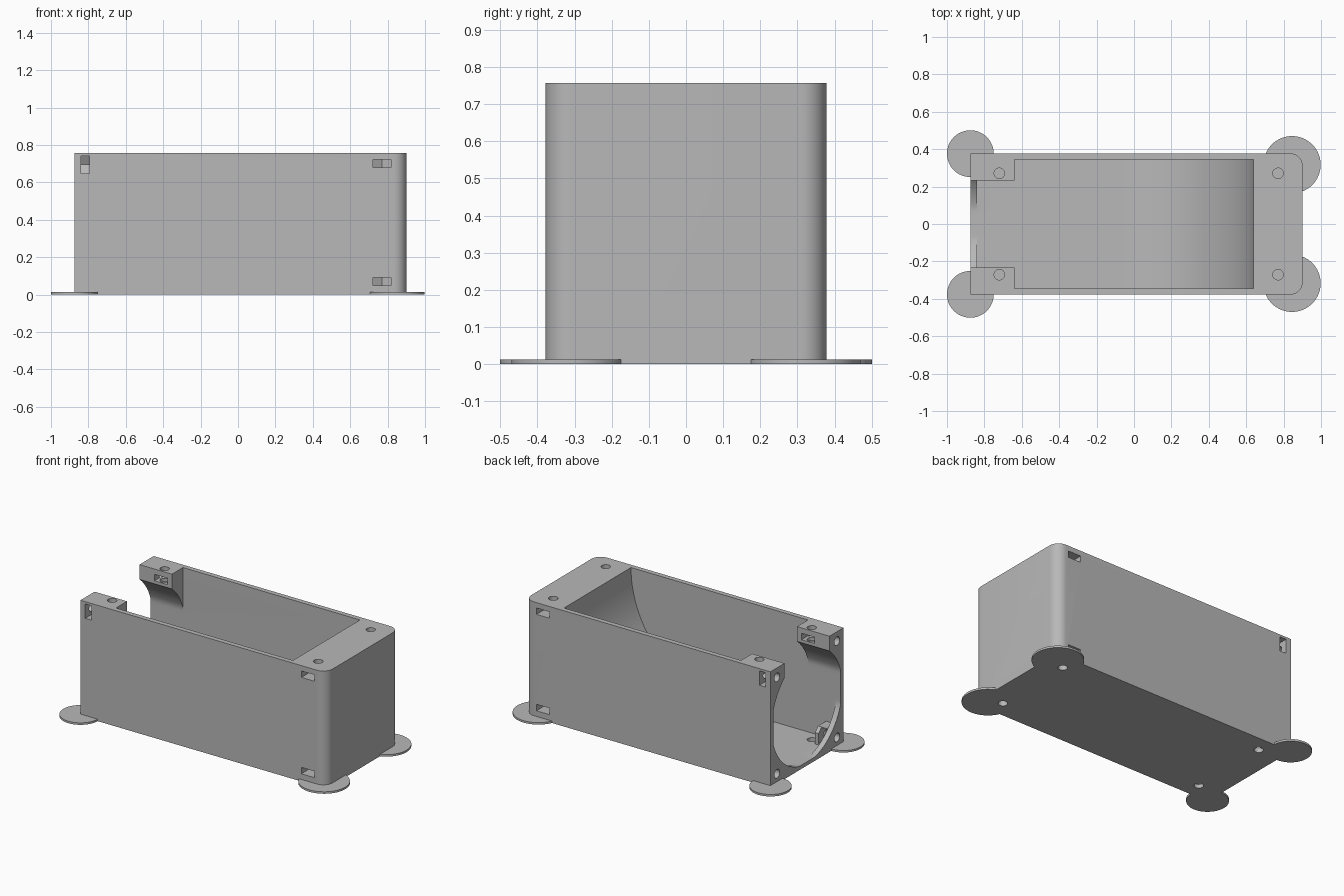
import bpy, bmesh
from math import sin, cos, pi, sqrt
from mathutils import Vector

cube = bpy.data.objects.get("Cube")
if cube:
    bpy.data.objects.remove(cube, do_unlink=True)

grey = bpy.data.materials.new("plain grey")
grey.use_nodes = True
colour = (0.48, 0.48, 0.48, 1)
grey.diffuse_color = colour
grey.node_tree.nodes["Principled BSDF"].inputs["Base Color"].default_value = colour

BACK, END, HALF, TOP = -0.875, 0.902, 0.378, 0.757
INNER, FLOOR, MID = 0.346, 0.025, 0.38


def prism(name, points, push):
    """Closed solid from a planar outline pushed along a vector."""
    bm = bmesh.new()
    face = bm.faces.new([bm.verts.new(p) for p in points])
    moved = bmesh.ops.extrude_face_region(bm, geom=[face])["geom"]
    bmesh.ops.translate(bm, vec=Vector(push),
                        verts=[v for v in moved if isinstance(v, bmesh.types.BMVert)])
    if face.is_valid and len(face.edges[0].link_faces) > 2:
        bm.faces.remove(face)
    if any(len(e.link_faces) < 2 for e in bm.edges):
        bmesh.ops.holes_fill(bm, edges=[e for e in bm.edges if len(e.link_faces) < 2])
    bmesh.ops.recalc_face_normals(bm, faces=bm.faces)
    mesh = bpy.data.meshes.new(name)
    bm.to_mesh(mesh)
    bm.free()
    mesh.materials.append(grey)
    obj = bpy.data.objects.new(name, mesh)
    bpy.context.collection.objects.link(obj)
    return obj


def box(name, x0, x1, y0, y1, z0, z1):
    return prism(name, [(x0, y0, z0), (x1, y0, z0), (x1, y1, z0), (x0, y1, z0)],
                 (0, 0, z1 - z0))


def arc(cx, cy, r, a0, a1, n):
    return [(cx + r * cos(a0 + (a1 - a0) * i / n), cy + r * sin(a0 + (a1 - a0) * i / n))
            for i in range(n + 1)]


def circle(cx, cy, r, n=32):
    return arc(cx, cy, r, 0, 2 * pi, n)[:-1]


def rod_z(name, x, y, r, z0, z1, n=32):
    return prism(name, [(a, b, z0) for a, b in circle(x, y, r, n)], (0, 0, z1 - z0))


def combine(target, tool, operation):
    mod = target.modifiers.new(tool.name, "BOOLEAN")
    mod.operation, mod.solver, mod.object = operation, "EXACT", tool
    bpy.context.view_layer.objects.active = target
    bpy.ops.object.modifier_apply(modifier=mod.name)
    bpy.data.objects.remove(tool, do_unlink=True)


def nut_outline(along, across, mouth, half=0.047):
    """Slot running from the mouth to a pointed hexagonal seat."""
    way = 1 if along > mouth else -1
    shoulder, tip = along + way * half / sqrt(3), along + way * 2 * half / sqrt(3)
    return [(mouth, across - half), (shoulder, across - half), (tip, across),
            (shoulder, across + half), (mouth, across + half)]


# Outer shell, rounded at one end
r = 0.068
outline = [(BACK, HALF), (BACK, -HALF)]
outline += arc(END - r, -HALF + r, r, -pi / 2, 0, 10)
outline += arc(END - r, HALF - r, r, 0, pi / 2, 10)
body = prism("box_body", [(x, y, 0) for x, y in outline], (0, 0, TOP))

# Thin corner feet
for s in (-1, 1):
    combine(body, rod_z("foot", BACK, s * 0.376, 0.125, 0, 0.013, 64), "UNION")
    combine(body, rod_z("foot", 0.845, s * 0.317, 0.153, 0, 0.013, 64), "UNION")

cutters = []

# Main cavity with a scooped end
radius = TOP - FLOOR
scoop = [(-0.64, 0.9), (-0.64, FLOOR)] + arc(0.64 - radius, TOP, radius, -pi / 2, 0, 40)
scoop.append((0.64, 0.9))
cutters.append(prism("scoop", [(x, -INNER, z) for x, z in scoop], (0, 2 * INNER, 0)))

# Round end opening, trimmed to the walls and floor
ring = []
for y, z in circle(0, MID, 0.364, 96):
    p = (-1, max(-INNER, min(INNER, y)), max(FLOOR, z))
    if not ring or (Vector(p) - Vector(ring[-1])).length > 1e-4:
        ring.append(p)
cutters.append(prism("end_opening", ring, (0.4, 0, 0)))
cutters.append(box("top_slot", -1, -0.6, -0.232, 0.232, MID, 0.9))

# Space behind the end wall, leaving small lower corner blocks
cutters.append(box("low_middle", -0.84, -0.6, -0.232, 0.232, FLOOR, MID))
cutters.append(box("low_sides", -0.84, -0.6, -INNER, INNER, 0.13, MID))
cutters.append(box("low_floor", -0.77, -0.6, -INNER, INNER, FLOOR, MID))

for s in (-1, 1):
    # Vertical screw holes in the lid face and the base
    for x in (-0.72, 0.77):
        cutters.append(rod_z("lid_hole", x, s * 0.271, 0.028, 0.66, 0.9))
        cutters.append(rod_z("base_hole", x, s * 0.271, 0.028, -0.1, 0.12))
    # Nut slots for the vertical screws
    for x, mouth, z in ((0.77, 0.42, 0.68), (0.77, 0.42, 0.05), (-0.72, 0.2, 0.68)):
        pts = [(b, s * a, z) for a, b in nut_outline(0.271, x, mouth)]
        cutters.append(prism("nut_slot", pts, (0, 0, 0.042)))
    # End screw holes with their nut slots
    for z in (0.695, 0.065):
        pts = [(-1, a, b) for a, b in circle(s * 0.31, z, 0.028)]
        cutters.append(prism("end_hole", pts, (0.24, 0, 0)))
    pts = [(-0.84, s * a, b) for a, b in nut_outline(0.31, 0.695, 0.42)]
    cutters.append(prism("end_nut_slot", pts, (0.045, 0, 0)))
    pts = [(-0.84, s * a, b) for a, b in nut_outline(0.285, 0.08, 0.2)]
    cutters.append(prism("low_nut_slot", pts, (0.045, 0, 0)))

for cutter in cutters:
    cutter.hide_render = True
    combine(body, cutter, "DIFFERENCE")

bpy.ops.object.select_all(action="DESELECT")
body.select_set(True)
bpy.context.view_layer.objects.active = body
bpy.ops.object.shade_smooth_by_angle(angle=pi / 6)
